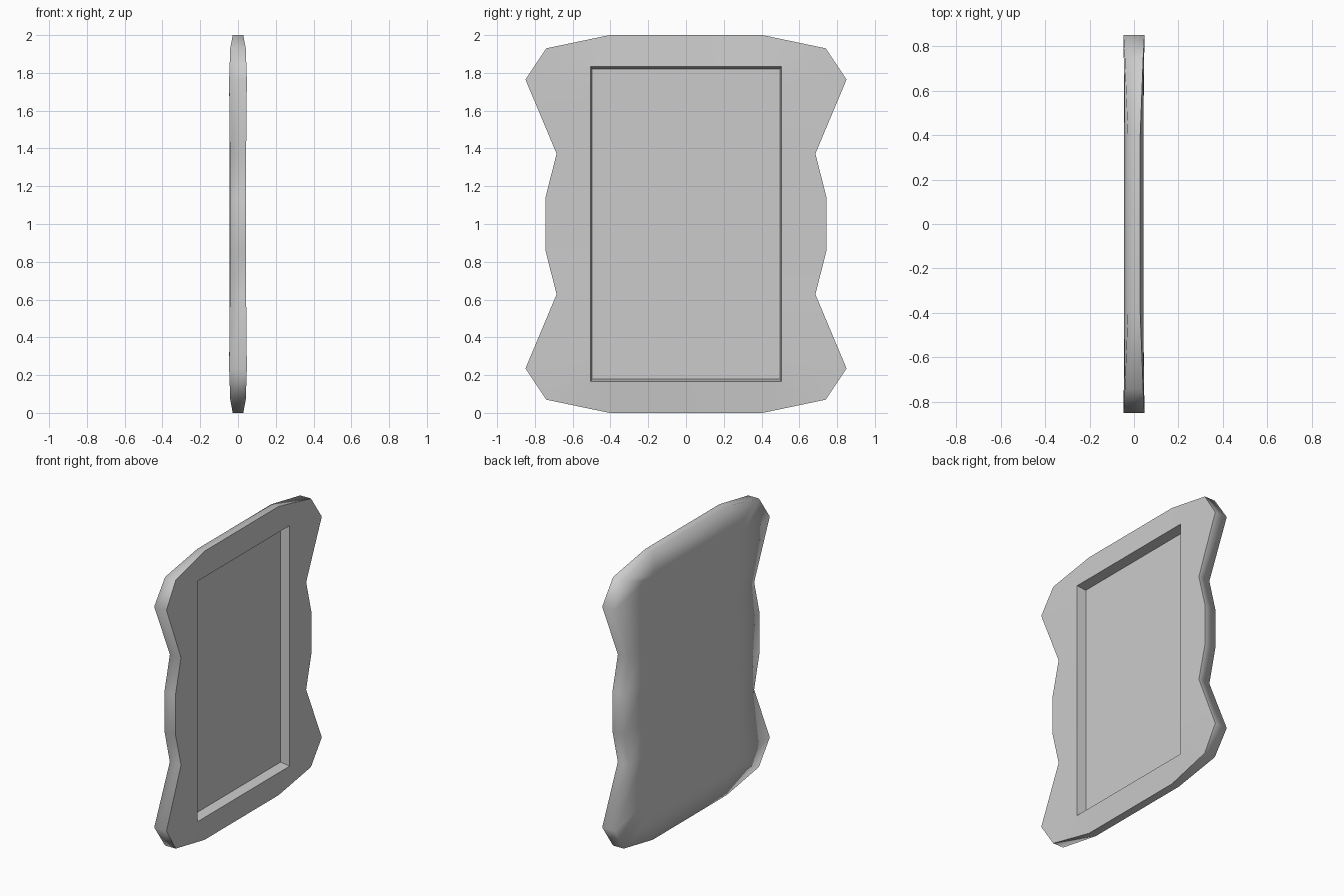
import bpy, bmesh

if "Cube" in bpy.data.objects:
    bpy.data.objects.remove(bpy.data.objects["Cube"])

# Quarter of the plate outline: y, height above centre, half thickness,
# then the matching point on the recess rectangle (y, height)
W, H = 0.505, 0.833
quarter = [
    (0.405, 1.0, 0.028, 0.405, H),
    (0.74, 0.93, 0.041, W, H),
    (0.85, 0.765, 0.047, W, 0.70),
    (0.685, 0.372, 0.043, W, 0.372),
    (0.745, 0.137, 0.042, W, 0.137),
]


def full_loop(q):
    """Mirror the quarter in y and z into one closed loop."""
    half = q + [(a, -b, t, c, -d) for a, b, t, c, d in reversed(q)]
    return half + [(-a, b, t, -c, d) for a, b, t, c, d in reversed(half)]


loop = full_loop(quarter)
bm = bmesh.new()


def ring(points):
    return [bm.verts.new((x, y, z + 1.0)) for x, y, z in points]


taper_y, taper_z = 0.497 / W, 0.820 / H
rings = [
    ring([(-0.044, c, d) for a, b, t, c, d in loop]),            # back field
    ring([(-t, a, b) for a, b, t, c, d in loop]),                # back outline
    ring([(t, a, b) for a, b, t, c, d in loop]),                 # front outline
    ring([(0.043, c, d) for a, b, t, c, d in loop]),             # recess rim
    ring([(-0.022, c * taper_y, d * taper_z) for a, b, t, c, d in loop]),  # recess floor
]

# Skin the rings and cap the back and the recess floor
n = len(loop)
for r0, r1 in zip(rings, rings[1:]):
    for i in range(n):
        j = (i + 1) % n
        bm.faces.new((r0[i], r0[j], r1[j], r1[i]))
bm.faces.new(rings[0])
bm.faces.new(rings[-1])
bmesh.ops.recalc_face_normals(bm, faces=bm.faces)

# Soft back and rim, crisp front outline and recess edges
for f in bm.faces:
    f.smooth = True
for r in rings[2:]:
    for i in range(n):
        bm.edges.get((r[i], r[(i + 1) % n])).smooth = False
for u, v, p in zip(rings[3], rings[4], loop):
    if abs(p[3]) == W and abs(p[4]) == H:
        bm.edges.get((u, v)).smooth = False

mesh = bpy.data.meshes.new("framed_plate")
bm.to_mesh(mesh)
bm.free()
plate = bpy.data.objects.new("framed_plate", mesh)
bpy.context.collection.objects.link(plate)
